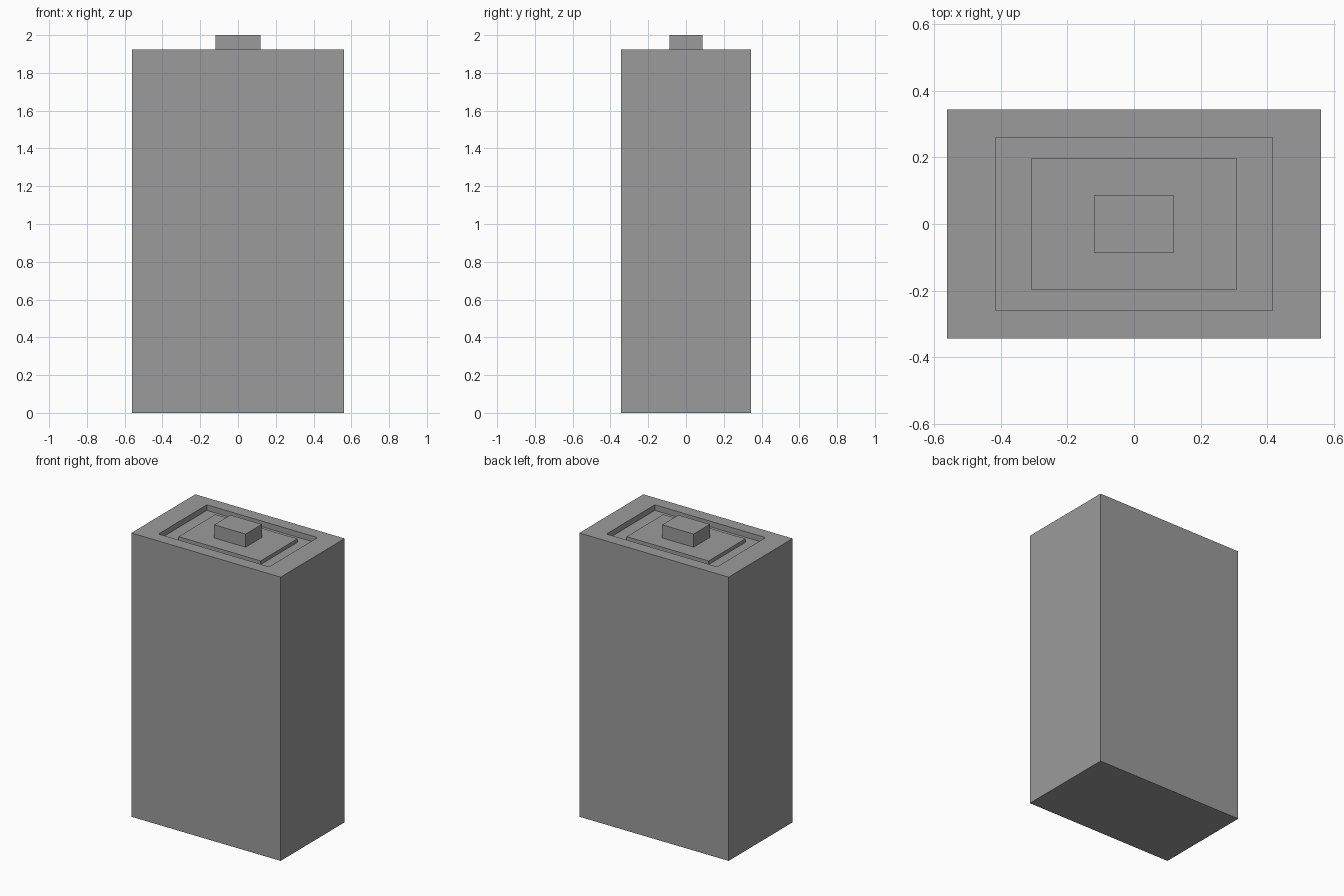
import bpy
import bmesh

if "Cube" in bpy.data.objects:
    bpy.data.objects.remove(bpy.data.objects["Cube"])

BODY_TOP, FLOOR, PLATE_TOP, KNOB_TOP = 1.924, 1.886, 1.911, 2.0


def lofted_box(name, sections):
    """Skin rectangular sections (half x, half y, z) and cap both ends."""
    bm = bmesh.new()
    rings = [[bm.verts.new((sx * hx, sy * hy, z))
              for sx, sy in ((-1, -1), (1, -1), (1, 1), (-1, 1))]
             for hx, hy, z in sections]
    for low, high in zip(rings, rings[1:]):
        for i in range(4):
            j = (i + 1) % 4
            bm.faces.new((low[i], low[j], high[j], high[i]))
    bm.faces.new(rings[0][::-1])
    bm.faces.new(rings[-1])
    bmesh.ops.recalc_face_normals(bm, faces=bm.faces)
    mesh = bpy.data.meshes.new(name)
    bm.to_mesh(mesh)
    bm.free()
    obj = bpy.data.objects.new(name, mesh)
    bpy.context.collection.objects.link(obj)
    return obj


# Rectangular sections, from the base up and inwards over the top
body = (0.56, 0.343)
recess = (0.415, 0.259)
plate = (0.308, 0.197)
knob = (0.118, 0.087)

# One continuous block: walls, sunken rim, raised plate, central knob
block = lofted_box("block", [
    (*body, 0), (*body, BODY_TOP),
    (*recess, BODY_TOP), (*recess, FLOOR),
    (*plate, FLOOR), (*plate, PLATE_TOP),
    (*knob, PLATE_TOP), (*knob, KNOB_TOP),
])

# Dark grey finish
mat = bpy.data.materials.new("dark_grey")
mat.diffuse_color = (0.33, 0.33, 0.33, 1)
mat.use_nodes = True
mat.node_tree.nodes["Principled BSDF"].inputs["Base Color"].default_value = mat.diffuse_color
block.data.materials.append(mat)
